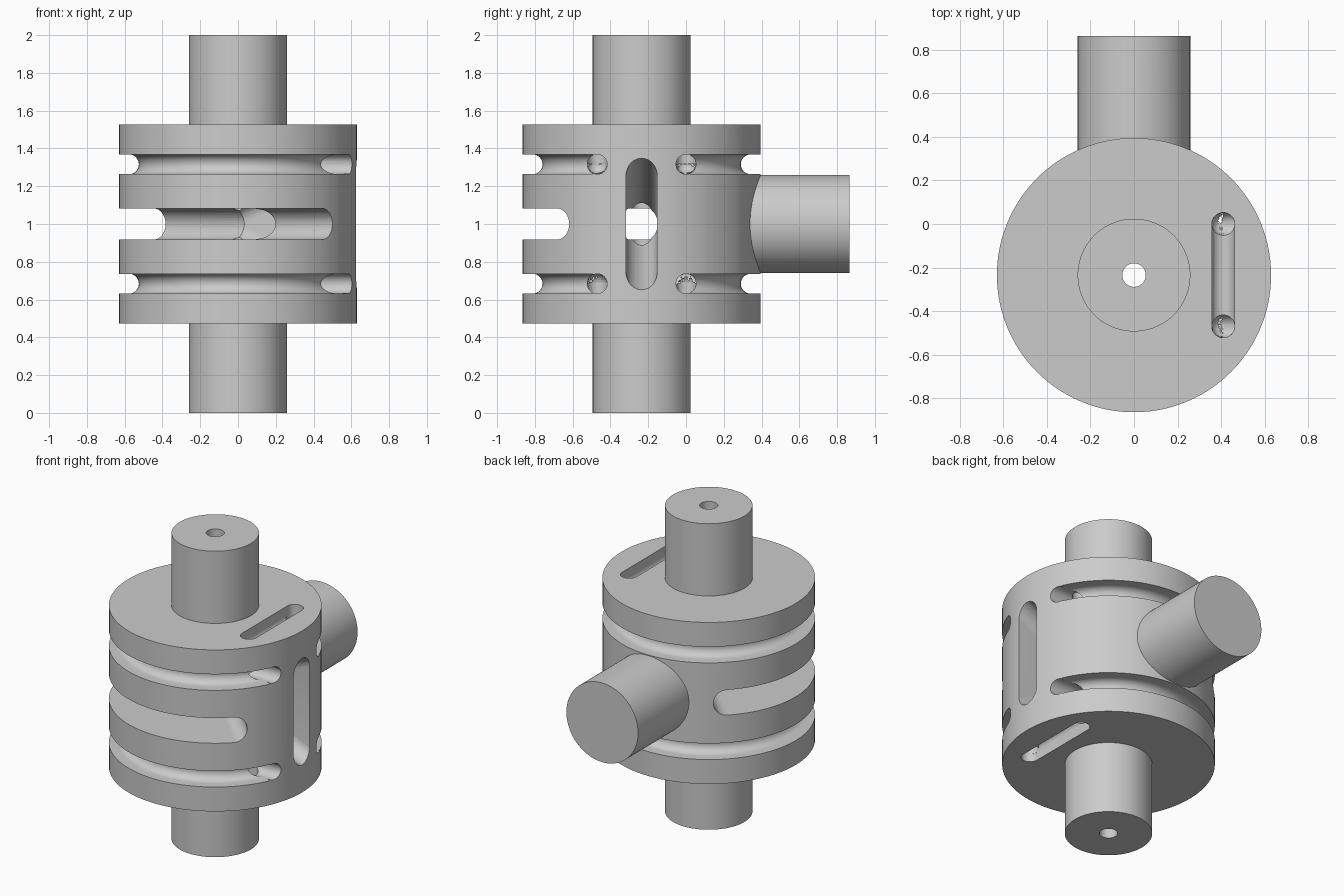
import bpy, bmesh, math
from mathutils import Vector, Matrix

cube = bpy.data.objects.get("Cube")
if cube:
    bpy.data.objects.remove(cube)

CY = -0.235            # drum axis position in y
MID = 1.0              # mid height
R_DRUM, R_SHAFT = 0.63, 0.259
R_BALL, R_SLOT = 0.0525, 0.0825

grey = bpy.data.materials.new("plain_grey")
grey.use_nodes = True
colour = (0.6, 0.6, 0.6, 1)
grey.diffuse_color = colour
grey.node_tree.nodes["Principled BSDF"].inputs["Base Color"].default_value = colour


def to_object(name, bm):
    bmesh.ops.recalc_face_normals(bm, faces=bm.faces)
    mesh = bpy.data.meshes.new(name)
    bm.to_mesh(mesh)
    bm.free()
    mesh.materials.append(grey)
    ob = bpy.data.objects.new(name, mesh)
    bpy.context.collection.objects.link(ob)
    return ob


def cylinder(name, radius, start, end, sides=96):
    start, end = Vector(start), Vector(end)
    axis = end - start
    turn = axis.to_track_quat('Z', 'Y').to_matrix().to_4x4()
    bm = bmesh.new()
    bmesh.ops.create_cone(bm, cap_ends=True, segments=sides, radius1=radius, radius2=radius,
                          depth=axis.length, matrix=Matrix.Translation((start + end) / 2) @ turn)
    return to_object(name, bm)


def ball_cut(name, radius, points):
    """Convex sweep of a ball between points given relative to the drum centre."""
    bm = bmesh.new()
    for p in points:
        place = Matrix.Translation(Vector(p) + Vector((0, CY, MID)))
        bmesh.ops.create_uvsphere(bm, u_segments=32, v_segments=16, radius=radius, matrix=place)
    hull = bmesh.ops.convex_hull(bm, input=bm.verts)
    spare = {g for k in ("geom_interior", "geom_unused") for g in hull[k]
             if isinstance(g, bmesh.types.BMVert)}
    bmesh.ops.delete(bm, geom=list(spare), context='VERTS')
    return to_object(name, bm)


def ring_cut(name, z, first, last, steps=96):
    """Round-bottomed groove swept about the drum axis."""
    centre = R_DRUM - R_BALL
    arc = [math.pi / 2 + math.pi * i / 16 for i in range(17)]
    profile = [(centre + R_BALL * math.cos(a), R_BALL * math.sin(a)) for a in arc]
    profile += [(0.75, -R_BALL), (0.75, R_BALL)]
    bm = bmesh.new()
    rings = []
    for i in range(steps + 1):
        a = first + (last - first) * i / steps
        rings.append([bm.verts.new((r * math.cos(a), CY + r * math.sin(a), MID + z + h))
                      for r, h in profile])
    n = len(profile)
    for a, b in zip(rings, rings[1:]):
        for j in range(n):
            k = (j + 1) % n
            bm.faces.new((a[j], a[k], b[k], b[j]))
    bm.faces.new(rings[0])
    bm.faces.new(rings[-1])
    return to_object(name, bm)


def combine(target, other, operation):
    mod = target.modifiers.new(operation.lower(), 'BOOLEAN')
    mod.operation, mod.object, mod.solver = operation, other, 'EXACT'
    bpy.context.view_layer.objects.active = target
    bpy.ops.object.modifier_apply(modifier=mod.name)
    bpy.data.objects.remove(other)


# Solid body: drum, through shaft and side shaft
body = cylinder("slotted_drum_with_shafts", R_DRUM, (0, CY, 0.472), (0, CY, 1.528), 128)
combine(body, cylinder("main_shaft", R_SHAFT, (0, CY, 0), (0, CY, 2)), 'UNION')
combine(body, cylinder("side_shaft", R_SHAFT, (0, 0.1, MID), (0, 0.865, MID)), 'UNION')

# Half-depth diagonal slot and the fan-shaped upright slot
cuts = [ball_cut("diagonal_slot", R_SLOT, [(1, -1, 0), (-1, 1, 0), (0, -2, 0), (-2, 0, 0)]),
        ball_cut("upright_slot", R_SLOT, [(0, 0, 0), (0.9, 0, 0.37), (0.9, 0, -0.37)])]

# Ring grooves, each with side ports rising to a slot in the drum end
PX, PY, RING_Z = 0.41, 0.235, 0.316
SLOT_Z = 0.528 - R_BALL
start = math.asin(PY / (R_DRUM - R_BALL))
for s in (1, -1):
    cuts.append(ring_cut("ring_groove", s * RING_Z, start, 2 * math.pi - start))
    cuts.append(ball_cut("end_slot", R_BALL, [(PX, y, s * z) for y in (PY, -PY)
                                              for z in (SLOT_Z, 0.7)]))
    for y in (PY, -PY):
        inner = (PX, y, s * RING_Z)
        cuts.append(ball_cut("side_port", R_BALL, [inner, (0.8, y, s * RING_Z)]))
        cuts.append(ball_cut("riser", R_BALL - 0.0005, [inner, (PX, y, s * SLOT_Z)]))

# Bore along the main shaft
cuts.append(cylinder("bore", 0.054, (0, CY, -0.2), (0, CY, 2.2), 48))

for cut in cuts:
    combine(body, cut, 'DIFFERENCE')

# Smooth curved walls, crisp edges
bpy.ops.object.select_all(action='DESELECT')
body.select_set(True)
bpy.context.view_layer.objects.active = body
bpy.ops.object.shade_smooth_by_angle(angle=math.radians(30))
